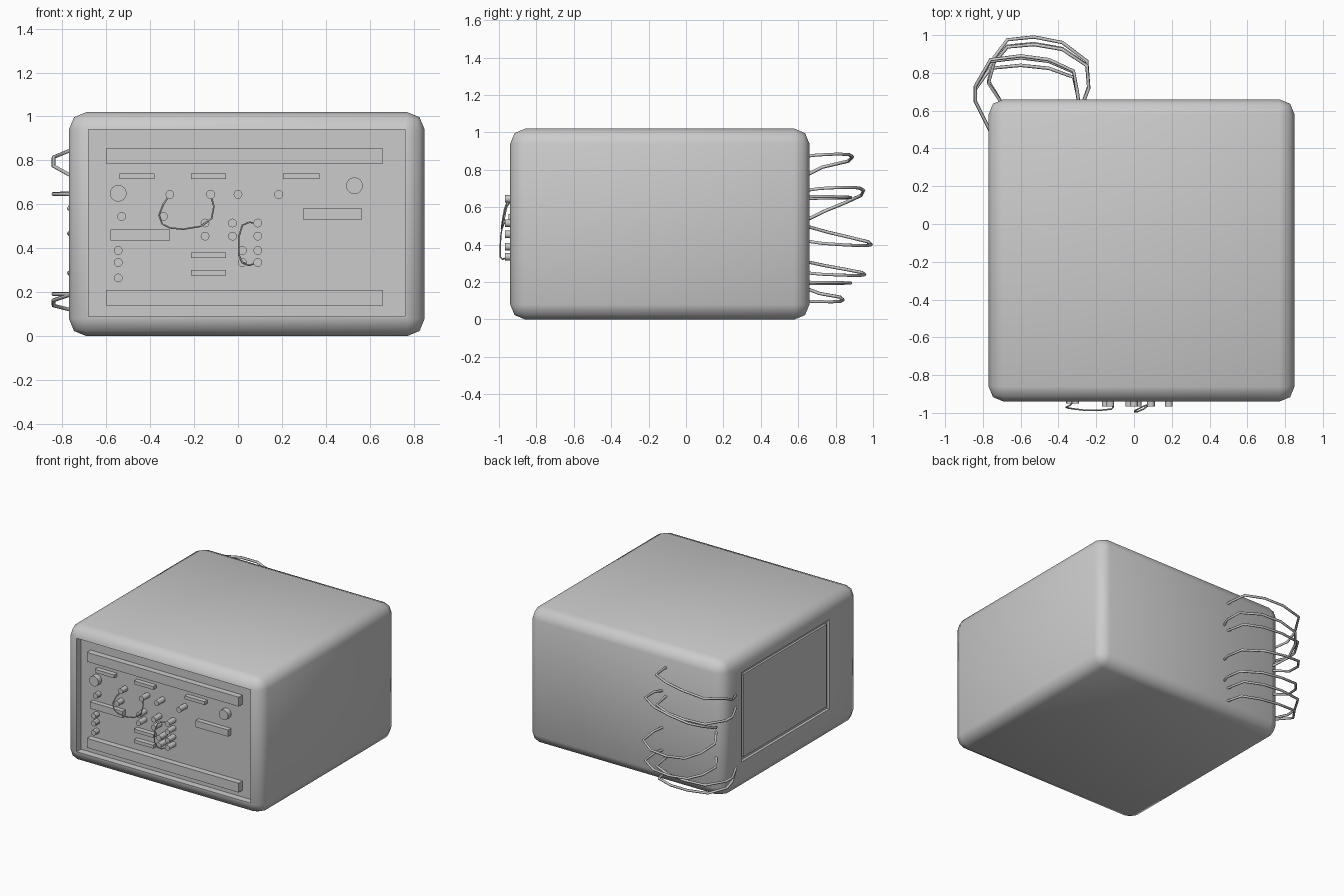
import bpy, math

if "Cube" in bpy.data.objects:
    bpy.data.objects.remove(bpy.data.objects["Cube"])

def box(name, x0, x1, y0, y1, z0, z1):
    bpy.ops.mesh.primitive_cube_add(size=1, location=((x0 + x1) / 2, (y0 + y1) / 2, (z0 + z1) / 2))
    o = bpy.context.object
    o.name = name
    o.scale = (x1 - x0, y1 - y0, z1 - z0)
    bpy.ops.object.transform_apply(location=False, rotation=False, scale=True)
    return o

def knob(name, x, z, r, y_front, sides=12):
    depth = FLOOR + 0.01 - y_front
    bpy.ops.mesh.primitive_cylinder_add(vertices=sides, radius=r, depth=depth,
        location=(x, y_front + depth / 2, z), rotation=(math.pi / 2, 0, 0))
    o = bpy.context.object
    o.name = name
    bpy.ops.object.shade_smooth_by_angle()

def cable(name, pts, r):
    cu = bpy.data.curves.new(name, 'CURVE')
    cu.dimensions = '3D'
    cu.bevel_depth = r
    cu.bevel_resolution = 1
    cu.use_fill_caps = True
    sp = cu.splines.new('POLY')
    sp.points.add(len(pts) - 1)
    for p, c in zip(sp.points, pts):
        p.co = (*c, 1)
    sp.use_smooth = True
    o = bpy.data.objects.new(name, cu)
    bpy.context.collection.objects.link(o)

FRONT, FLOOR = -0.94, -0.89

# Rounded case
case = box("case", -0.77, 0.85, FRONT, 0.66, 0, 1.02)
bev = case.modifiers.new("round", 'BEVEL')
bev.width = 0.08
bev.segments = 2

# Recesses: front panel and left side hatch
cutters = [box("front_cutter", -0.68, 0.76, -1.1, FLOOR, 0.09, 0.94),
           box("hatch_cutter", -0.9, -0.75, -0.60, 0.44, 0.21, 0.88)]
for c in cutters:
    m = case.modifiers.new("cut", 'BOOLEAN')
    m.operation = 'DIFFERENCE'
    m.solver = 'EXACT'
    m.object = c
bpy.ops.object.select_all(action='DESELECT')
case.select_set(True)
bpy.context.view_layer.objects.active = case
for m in list(case.modifiers):
    bpy.ops.object.modifier_apply(modifier=m.name)
for c in cutters:
    bpy.data.objects.remove(c)
bpy.ops.object.shade_smooth_by_angle(angle=math.radians(50))
box("side_hatch", -0.765, -0.74, -0.57, 0.41, 0.235, 0.855)

# Long rails and small strips on the front panel
for x0, x1, z0, z1 in [(-.60, .66, .785, .855), (-.60, .66, .14, .21)]:
    box("panel_rail", x0, x1, FLOOR - .045, FLOOR + .01, z0, z1)
for x0, x1, z0, z1 in [(-.54, -.38, .715, .74), (-.215, -.055, .715, .74), (.205, .37, .715, .74),
                       (.295, .565, .53, .58), (-.58, -.31, .435, .485),
                       (-.215, -.055, .355, .38), (-.215, -.055, .275, .30)]:
    box("panel_strip", x0, x1, FLOOR - .035, FLOOR + .01, z0, z1)

# Dials and sockets
for x, z in [(-.545, .65), (.53, .685)]:
    knob("dial", x, z, .038, -.93, 16)
for x, z in [(-.53, .545), (-.545, .39), (-.545, .335), (-.545, .265)]:
    knob("short_socket", x, z, .02, -.935)
for x, z in [(-.31, .645), (-.34, .545), (-.125, .645), (0, .645), (.185, .645)] + \
            [(x, z) for x in (-.15, -.025, .09) for z in (.515, .455)] + \
            [(x, z) for x in (.02, .09) for z in (.39, .335)]:
    knob("socket", x, z, .02, -.95 if x < -.2 else -.967)

# Patch wires on the front
cable("patch_wire_left", [(-.31, -.93, .645), (-.34, -.96, .60), (-.36, -.97, .55), (-.345, -.975, .51),
      (-.31, -.98, .493), (-.25, -.987, .487), (-.17, -.985, .50), (-.12, -.98, .535),
      (-.11, -.97, .59), (-.125, -.95, .645)], .004)
cable("patch_wire_right", [(.09, -.95, .515), (.05, -.965, .518), (.02, -.98, .505), (.003, -.99, .45),
      (.003, -.994, .37), (.02, -.993, .335), (.05, -.98, .322), (.09, -.95, .335)], .004)

# Rear cables: (wraps to left side?, start height, end height, bulge, furthest y)
WRAP = [(-.29, .62), (-.30, .70), (-.32, .81), (-.45, .87), (-.60, .89),
        (-.76, .87), (-.84, .73), (-.84, .65), (-.76, .49)]
BACK = [(-.27, .64), (-.24, .73), (-.25, .87), (-.38, .97), (-.53, 1.0),
        (-.67, .985), (-.74, .89), (-.77, .76), (-.70, .64)]
for wraps, z0, z1, bulge, far in [(1, .87, .73, .07, .89), (0, .69, .53, .08, .95), (1, .66, .645, 0, .88),
                                  (0, .42, .50, -.06, .99), (0, .25, .31, -.04, .955), (1, .20, .19, 0, .88),
                                  (1, .10, .19, -.04, .84)]:
    path = WRAP if wraps else BACK
    k = (far - .65) / (path[4][1] - .65)
    pts = []
    for i, (x, y) in enumerate(path):
        t = i / (len(path) - 1)
        yy = .65 + (y - .65) * k if y > .65 else y
        pts.append((x, yy, z0 + (z1 - z0) * t + bulge * math.sin(math.pi * t)))
    cable("rear_cable", pts, .009)
